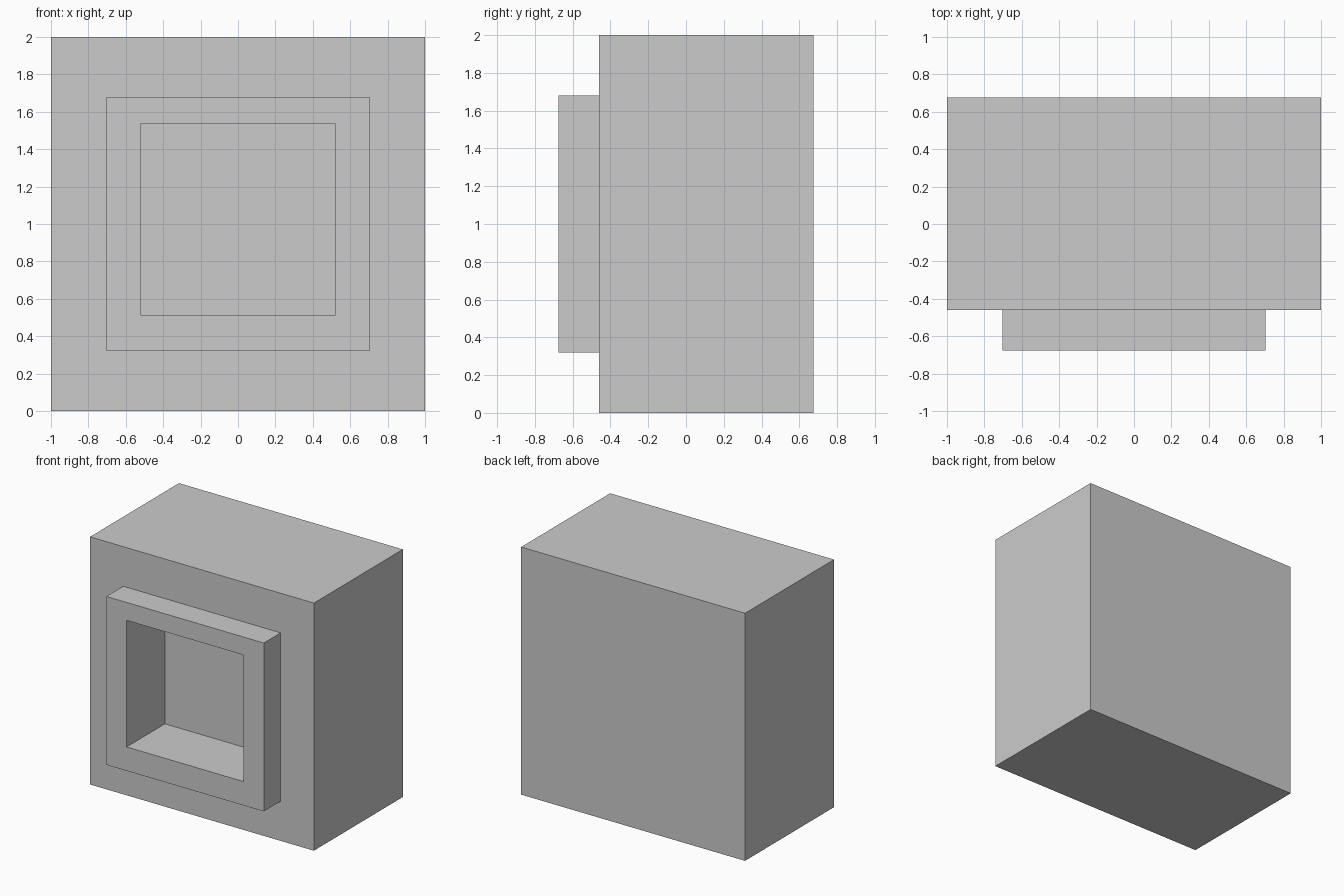
import bpy
import bmesh

if "Cube" in bpy.data.objects:
    bpy.data.objects.remove(bpy.data.objects["Cube"])

# Rectangular rings from the back of the body, over the raised rim, into the recess:
# (half width, bottom z, top z, y)
RINGS = [
    (1.0, 0.0, 2.0, 0.675),       # back of body
    (1.0, 0.0, 2.0, -0.46),       # front of body
    (0.703, 0.32, 1.68, -0.46),   # foot of rim
    (0.703, 0.32, 1.68, -0.675),  # front of rim
    (0.522, 0.513, 1.535, -0.675),  # opening
    (0.522, 0.513, 1.535, -0.187),  # floor of recess
]

bm = bmesh.new()


def ring(half_width, bottom, top, y):
    corners = [(-half_width, bottom), (half_width, bottom),
               (half_width, top), (-half_width, top)]
    return [bm.verts.new((x, y, z)) for x, z in corners]


loops = [ring(*r) for r in RINGS]

# Walls between neighbouring rings
for a, b in zip(loops, loops[1:]):
    for i in range(4):
        j = (i + 1) % 4
        bm.faces.new((a[i], a[j], b[j], b[i]))

# Back panel and recess floor
bm.faces.new(loops[0])
bm.faces.new(loops[-1])
bmesh.ops.recalc_face_normals(bm, faces=bm.faces[:])

mesh = bpy.data.meshes.new("recessed_box")
bm.to_mesh(mesh)
bm.free()
box = bpy.data.objects.new("recessed_box", mesh)
bpy.context.collection.objects.link(box)
